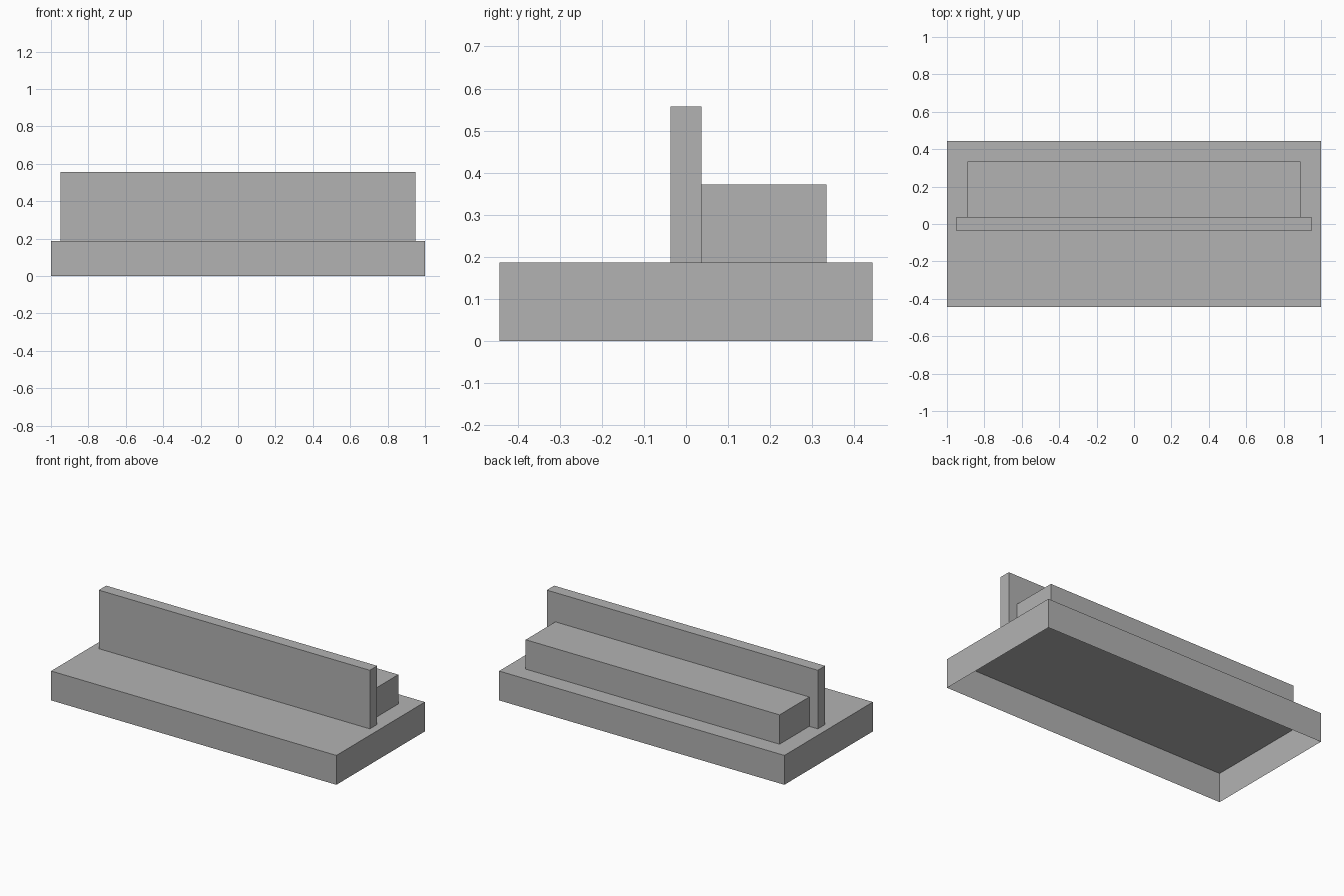
import bpy
import bmesh
from mathutils import Matrix, Vector

default_cube = bpy.data.objects.get("Cube")
if default_cube:
    bpy.data.objects.remove(default_cube, do_unlink=True)

# One plain grey for every part
grey = bpy.data.materials.new("plain_grey")
grey.use_nodes = True
colour = (0.448, 0.448, 0.448, 1.0)
grey.diffuse_color = colour
grey.node_tree.nodes["Principled BSDF"].inputs["Base Color"].default_value = colour


def open_box(name, half_x, y, z):
    """Thin-shelled box, open underneath, centred on x = 0."""
    size = Vector((2 * half_x, y[1] - y[0], z[1] - z[0]))
    centre = Vector((0, sum(y) / 2, sum(z) / 2))
    bm = bmesh.new()
    bmesh.ops.create_cube(
        bm, size=1, matrix=Matrix.Translation(centre) @ Matrix.Diagonal(size).to_4x4())
    bm.normal_update()
    underside = [f for f in bm.faces if f.normal.z < -0.5]
    bmesh.ops.delete(bm, geom=underside, context="FACES_ONLY")
    mesh = bpy.data.meshes.new(name)
    bm.to_mesh(mesh)
    bm.free()
    mesh.materials.append(grey)
    obj = bpy.data.objects.new(name, mesh)
    bpy.context.collection.objects.link(obj)
    return obj


BASE_TOP = 0.186
WALL_HALF = 0.037

# Hollow base slab, upright wall, and low step behind the wall
open_box("base", 1.0, (-0.443, 0.443), (0, BASE_TOP))
open_box("upright_wall", 0.95, (-WALL_HALF, WALL_HALF), (BASE_TOP, 0.557))
open_box("rear_step", 0.89, (WALL_HALF, 0.334), (BASE_TOP, 0.372))
